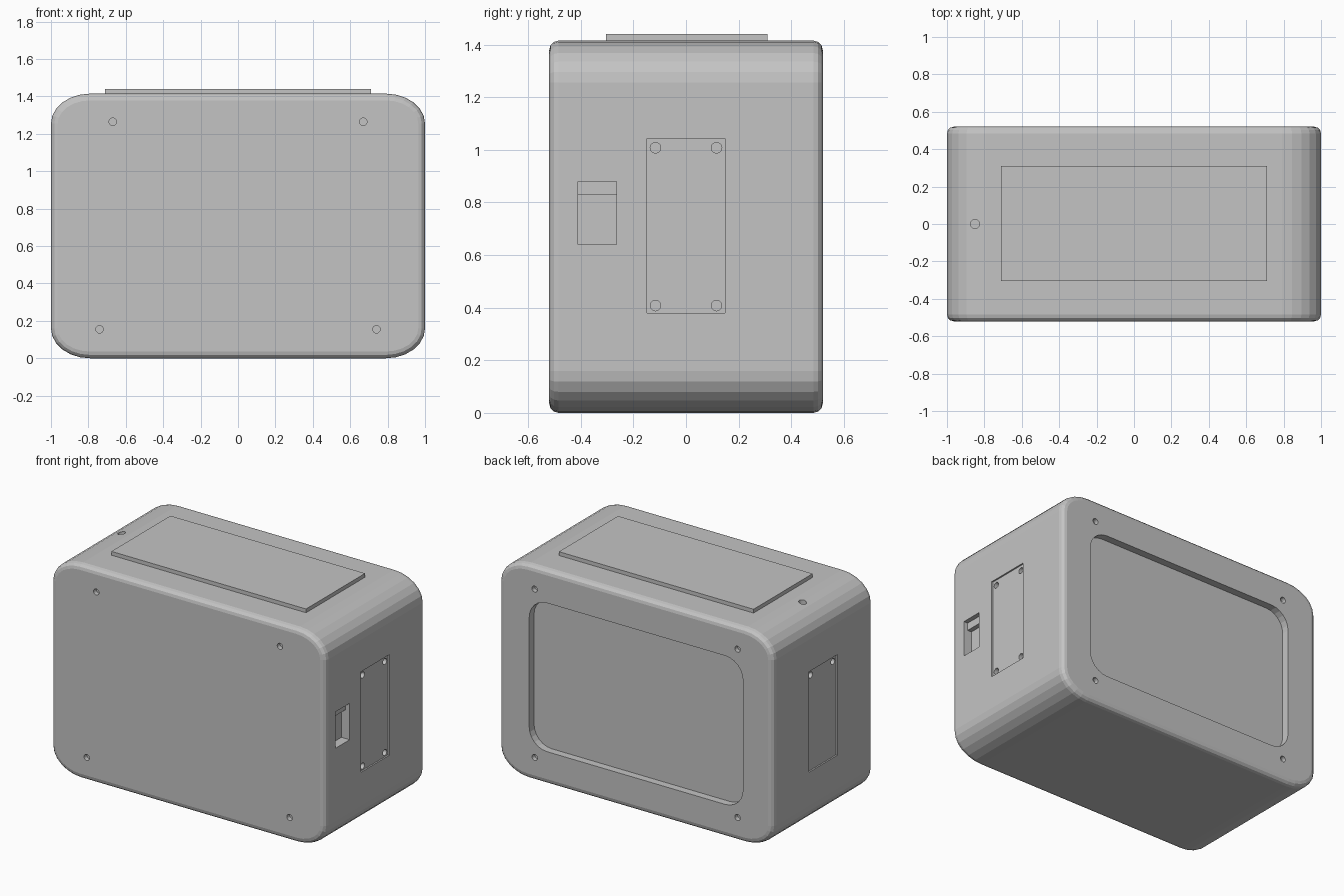
import bpy, bmesh, math
from mathutils import Vector

if "Cube" in bpy.data.objects:
    bpy.data.objects.remove(bpy.data.objects["Cube"])

grey = bpy.data.materials.new("light grey plastic")
grey.diffuse_color = (0.55, 0.55, 0.55, 1)
grey.use_nodes = True
grey.node_tree.nodes["Principled BSDF"].inputs["Base Color"].default_value = grey.diffuse_color

HX, HY, H = 1.0, 0.52, 1.415
ZC = H / 2


def outline(hx, hz, rx, rz, seg):
    """Rounded rectangle in x/z, centred on the origin."""
    pts = []
    for q, (sx, sz) in enumerate([(1, 1), (-1, 1), (-1, -1), (1, -1)]):
        for i in range(seg + 1):
            a = math.pi / 2 * (q + i / seg)
            pts.append((sx * (hx - rx) + rx * math.cos(a),
                        sz * (hz - rz) + rz * math.sin(a)))
    return pts


def loft(name, rings):
    """Solid through rings of (y, outline) along y, centred at mid height."""
    bm = bmesh.new()
    loops = [[bm.verts.new((x, y, z + ZC)) for x, z in pts] for y, pts in rings]
    n = len(loops[0])
    for a, b in zip(loops, loops[1:]):
        for i in range(n):
            j = (i + 1) % n
            bm.faces.new((a[i], a[j], b[j], b[i]))
    bm.faces.new(loops[0])
    bm.faces.new(loops[-1])
    return finish(name, bm)


def finish(name, bm):
    bmesh.ops.recalc_face_normals(bm, faces=bm.faces)
    me = bpy.data.meshes.new(name)
    bm.to_mesh(me)
    bm.free()
    me.materials.append(grey)
    ob = bpy.data.objects.new(name, me)
    bpy.context.collection.objects.link(ob)
    return ob


def box(name, lo, hi):
    bm = bmesh.new()
    bmesh.ops.create_cube(bm, size=1)
    for v in bm.verts:
        v.co = Vector([(l + h) / 2 + c * (h - l) for c, l, h in zip(v.co, lo, hi)])
    return finish(name, bm)


def drill(name, centre, axis, r=0.02, depth=0.03):
    """Cylinder that cuts a hole of the given depth at a surface point."""
    bm = bmesh.new()
    bmesh.ops.create_cone(bm, cap_ends=True, segments=20, radius1=r, radius2=r,
                          depth=2 * depth)
    rot = Vector((0, 0, 1)).rotation_difference(Vector(axis)).to_matrix()
    for v in bm.verts:
        v.co = rot @ v.co + Vector(centre)
    return finish(name, bm)


def cut(target, cutter):
    mod = target.modifiers.new("cut", 'BOOLEAN')
    mod.operation = 'DIFFERENCE'
    mod.solver = 'EXACT'
    mod.object = cutter
    bpy.context.view_layer.objects.active = target
    bpy.ops.object.modifier_apply(modifier=mod.name)
    bpy.data.objects.remove(cutter, do_unlink=True)


# casing with softened front and back rims
R, STEPS = 0.036, 3
rim = []
for i in range(STEPS + 1):
    a = math.pi / 2 * i / STEPS
    d = R * (1 - math.sin(a))
    rim.append((HY - R * (1 - math.cos(a)),
                outline(HX - d, ZC - d, 0.21 - d, 0.16 - d, 6)))
rings = [(-y, p) for y, p in rim] + [(y, p) for y, p in reversed(rim)]
casing = loft("casing", rings)

# back panel recess
recess = outline(0.78, 0.49, 0.13, 0.13, 6)
cut(casing, loft("recess_cutter", [(HY - 0.05, recess), (HY + 0.1, recess)]))

# screw holes on the front and back
for s in (-1, 1):
    for x, z in ((0.67, 1.265), (0.74, 0.155)):
        cut(casing, drill("hole_cutter", (s * x, -HY, z), (0, 1, 0)))
    for z in (0.155, 1.265):
        cut(casing, drill("hole_cutter", (s * 0.74, HY, z), (0, 1, 0)))

# sunken side covers with four screw holes each
for s in (-1, 1):
    x0, x1 = sorted((s * (HX - 0.01), s * (HX + 0.1)))
    cut(casing, box("cover_cutter", (x0, -0.148, 0.38), (x1, 0.148, 1.043)))
    for y in (-0.116, 0.116):
        for z in (0.408, 1.008):
            cut(casing, drill("hole_cutter", (s * (HX - 0.01), y, z), (1, 0, 0)))

# stepped switch pocket on the right side
cut(casing, box("pocket_cutter", (HX - 0.03, -0.41, 0.64), (HX + 0.1, -0.265, 0.88)))
cut(casing, box("pocket_cutter", (HX - 0.06, -0.41, 0.64), (HX + 0.1, -0.265, 0.83)))

# round hole in the top
cut(casing, drill("hole_cutter", (-0.85, 0, H), (0, 0, 1), 0.024, 0.04))

# raised plate on top
box("top_plate", (-0.71, -0.305, H - 0.01), (0.71, 0.31, 1.44))
